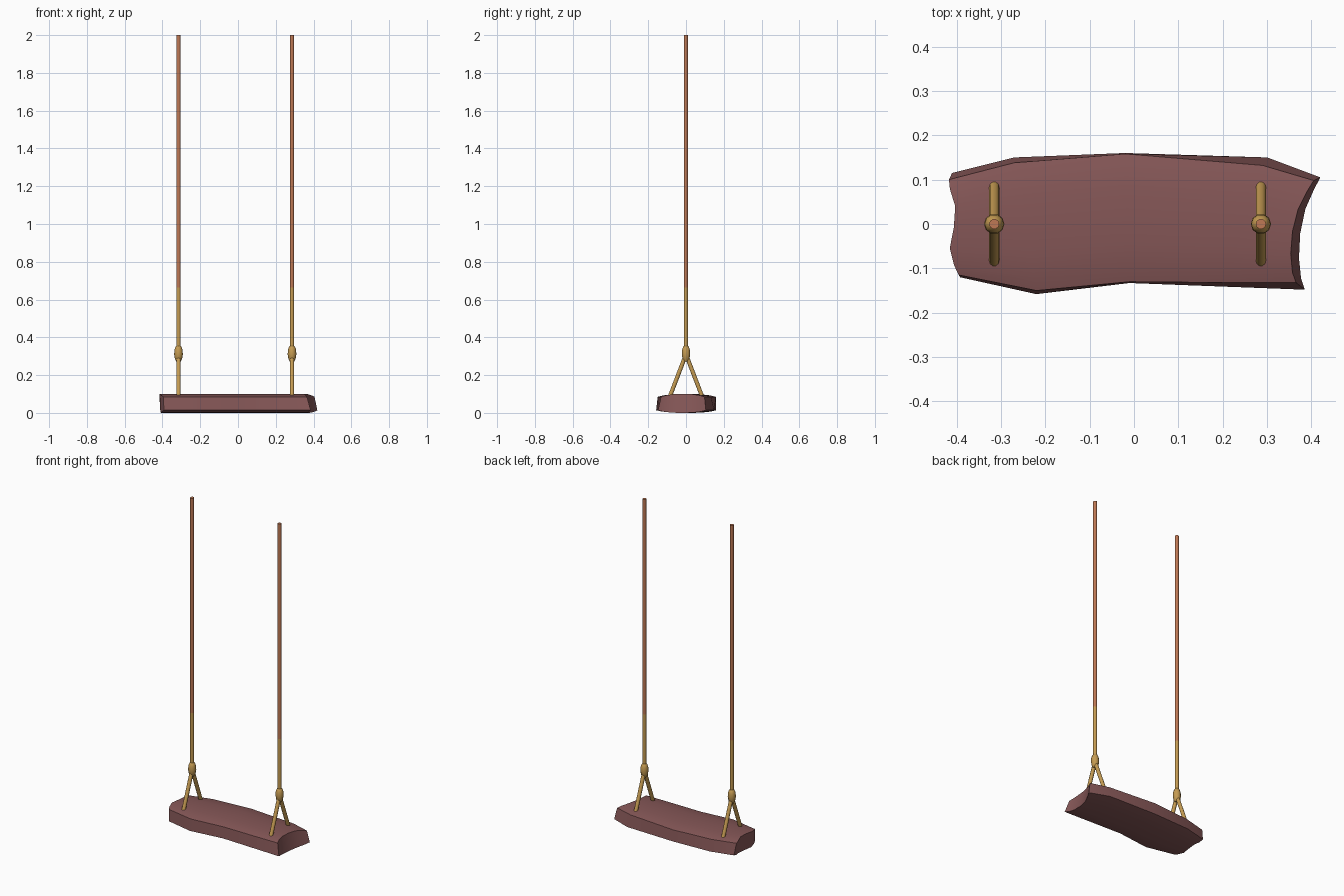
import bpy, bmesh, math
from mathutils import Vector

if "Cube" in bpy.data.objects:
    bpy.data.objects.remove(bpy.data.objects["Cube"])


def material(name, rgb):
    m = bpy.data.materials.new(name)
    m.diffuse_color = (*rgb, 1)
    m.use_nodes = True
    m.node_tree.nodes["Principled BSDF"].inputs["Base Color"].default_value = m.diffuse_color
    return m


WOOD = material("dark red wood", (0.235, 0.095, 0.095))
GOLD = material("golden rope", (0.56, 0.33, 0.085))
RUST = material("rust rope", (0.52, 0.19, 0.09))


def finish(name, bm, mat, angle=40):
    bmesh.ops.recalc_face_normals(bm, faces=bm.faces)
    me = bpy.data.meshes.new(name)
    bm.to_mesh(me)
    bm.free()
    me.materials.append(mat)
    ob = bpy.data.objects.new(name, me)
    bpy.context.collection.objects.link(ob)
    bpy.ops.object.select_all(action='DESELECT')
    ob.select_set(True)
    bpy.context.view_layer.objects.active = ob
    bpy.ops.object.shade_smooth_by_angle(angle=math.radians(angle))
    return ob


# Seat: a rough plank lofted between its front and back edges
def sheet(bm, front, back, left, right, z_edge, z_mid):
    grid = []
    for i, (f, b) in enumerate(zip(front, back)):
        col = []
        for j, t in enumerate((0, 0.1, 0.28, 0.5, 0.72, 0.9, 1)):
            p = Vector(f).lerp(Vector(b), t)
            if i == 0:
                p.x += left[j]
            elif i == len(front) - 1:
                p.x += right[j]
            k = abs(2 * t - 1) ** 3
            col.append(bm.verts.new((p.x, p.y, z_mid + (z_edge - z_mid) * k)))
        grid.append(col)
    for a, b in zip(grid, grid[1:]):
        for j in range(6):
            bm.faces.new((a[j], b[j], b[j + 1], a[j + 1]))
    # boundary loop, walked once around
    return (grid[0] + [c[-1] for c in grid[1:-1]] + grid[-1][::-1]
            + [c[0] for c in grid[-2:0:-1]])


bm = bmesh.new()
left_end = (0, -0.008, -0.014, 0.0, 0.008, 0.0, 0)
right_end = (0, -0.012, -0.023, -0.028, -0.024, -0.01, 0)
top = sheet(bm,
            [(-0.395, -0.115), (-0.22, -0.150), (-0.01, -0.130), (0.2, -0.132), (0.365, -0.132)],
            [(-0.417, 0.100), (-0.27, 0.138), (-0.02, 0.158), (0.29, 0.132), (0.405, 0.098)],
            left_end, right_end, 0.085, 0.10)
bottom = sheet(bm,
               [(-0.392, -0.120), (-0.22, -0.158), (-0.01, -0.133), (0.2, -0.141), (0.385, -0.148)],
               [(-0.410, 0.115), (-0.27, 0.150), (-0.02, 0.160), (0.30, 0.150), (0.42, 0.105)],
               left_end, right_end, 0.014, 0.0)
n = len(top)
for i in range(n):
    j = (i + 1) % n
    bm.faces.new((top[i], top[j], bottom[j], bottom[i]))
finish("seat", bm, WOOD, 45)


# Straight rope or knot: circular rings of given radius strung along a line
def tube(name, rings, mat, sides=10):
    bm = bmesh.new()
    axis = (Vector(rings[-1][0]) - Vector(rings[0][0])).normalized()
    side = Vector((1, 0, 0))
    other = axis.cross(side)
    loops = []
    for p, r in rings:
        loops.append([bm.verts.new(Vector(p) + r * (side * math.cos(a) + other * math.sin(a)))
                      for a in (2 * math.pi * k / sides for k in range(sides))])
    for a, b in zip(loops, loops[1:]):
        for k in range(sides):
            m = (k + 1) % sides
            bm.faces.new((a[k], a[m], b[m], b[k]))
    bm.faces.new(loops[0])
    bm.faces.new(loops[-1])
    return finish(name, bm, mat, 50)


R = 0.0115
for label, x in (("left", -0.315), ("right", 0.286)):
    # Hanging rope in two colours
    tube(label + "_upper_rope", [((x, 0, 0.665), R), ((x, 0, 2.0), R)], RUST)
    tube(label + "_lower_rope", [((x, 0, 0.33), R), ((x, 0, 0.665), R)], GOLD)
    # Knot
    tube(label + "_knot", [((x, 0, z), r) for z, r in
                           ((0.272, 0.012), (0.285, 0.019), (0.31, 0.023),
                            (0.335, 0.0215), (0.350, 0.016), (0.356, 0.011))], GOLD)
    # Forked rope down to the seat
    for part, s in (("front", -1), ("back", 1)):
        tube(f"{label}_{part}_fork", [((x, s * 0.086, 0.085), R), ((x, 0, 0.31), R)], GOLD)
